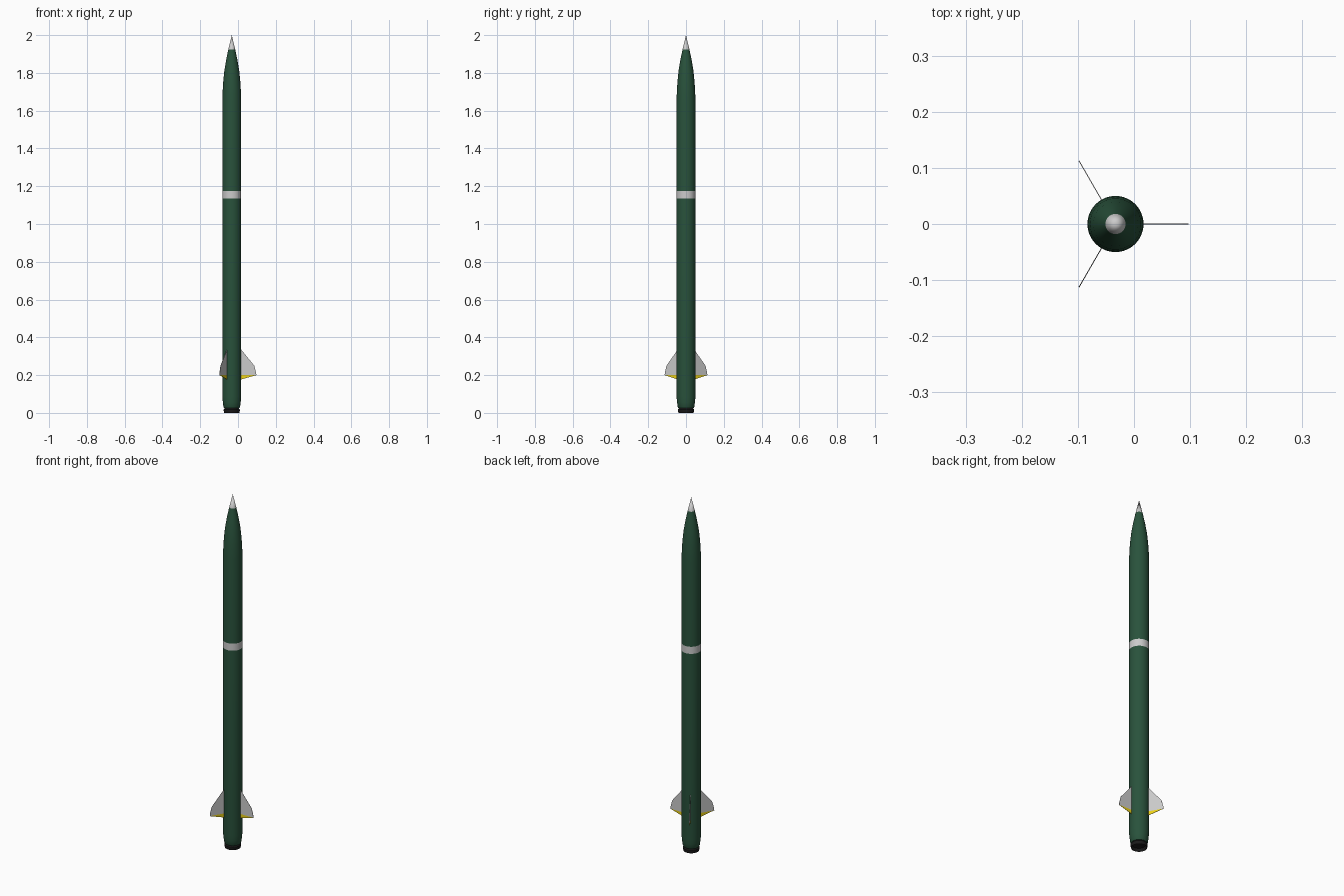
import bpy, math
from mathutils import Matrix

if "Cube" in bpy.data.objects:
    bpy.data.objects.remove(bpy.data.objects["Cube"])

CX = -0.033      # body axis; the three fins balance the bounding box about x = 0
SIDES = 48


def material(name, rgb):
    m = bpy.data.materials.new(name)
    m.diffuse_color = (*rgb, 1)
    m.use_nodes = True
    m.node_tree.nodes["Principled BSDF"].inputs["Base Color"].default_value = m.diffuse_color
    return m


green = material("dark_green", (0.022, 0.085, 0.045))
black = material("black", (0.01, 0.01, 0.01))
yellow = material("yellow", (0.85, 0.65, 0.01))
light = material("light_grey", (0.6, 0.6, 0.6))


def make(name, verts, faces, mat, smooth=False):
    me = bpy.data.meshes.new(name)
    me.from_pydata(verts, [], faces)
    me.materials.append(mat)
    ob = bpy.data.objects.new(name, me)
    bpy.context.collection.objects.link(ob)
    if smooth:
        bpy.ops.object.select_all(action='DESELECT')
        ob.select_set(True)
        bpy.context.view_layer.objects.active = ob
        bpy.ops.object.shade_smooth_by_angle(angle=math.radians(30))
    return ob


def lathe(name, profile, mat):
    """Revolve (radius, z) points, listed from bottom to top, about the body axis."""
    verts, rings, faces = [], [], []
    for r, z in profile:
        n = SIDES if r > 0 else 1
        rings.append([len(verts) + i for i in range(n)])
        for i in range(n):
            a = 2 * math.pi * i / SIDES
            verts.append((CX + r * math.cos(a), r * math.sin(a), z))
    for lo, hi in zip(rings, rings[1:]):
        for i in range(SIDES):
            j = (i + 1) % SIDES
            f = [lo[i % len(lo)], lo[j % len(lo)], hi[j % len(hi)], hi[i % len(hi)]]
            faces.append(list(dict.fromkeys(f)))
    return make(name, verts, faces, mat, True)


def plate(name, outline, thick, angle, mat):
    """Thin upright plate from a (radius, z) outline, turned about the body axis."""
    n = len(outline)
    rot = Matrix.Translation((CX, 0, 0)) @ Matrix.Rotation(angle, 4, 'Z')
    verts = [(r, s * thick / 2, z) for s in (-1, 1) for r, z in outline]
    faces = [list(range(n)), list(range(2 * n - 1, n - 1, -1))]
    faces += [[(i + 1) % n, i, n + i, n + (i + 1) % n] for i in range(n)]
    ob = make(name, verts, faces, mat)
    ob.data.transform(rot)
    return ob


# Body tube with rounded tail and ogive nose
lathe("lower_body", [(0, 0.025), (0.040, 0.025), (0.044, 0.032), (0.047, 0.055),
                     (0.05, 0.085), (0.05, 1.135)], green)
lathe("body_band", [(0.05, 1.135), (0.05, 1.175)], light)
lathe("upper_body", [(0.05, 1.175), (0.05, 1.65), (0.0485, 1.7), (0.0455, 1.75),
                     (0.0395, 1.81), (0.0295, 1.87), (0.018, 1.925)], green)
lathe("nose_tip", [(0.018, 1.925), (0, 2.0)], light)

# Flared nozzle with hollow mouth
lathe("nozzle", [(0, 0.022), (0.032, 0.015), (0.040, 0.0), (0.043, 0.012),
                 (0.043, 0.018), (0.036, 0.026)], black)

# Three fins with yellow trailing edges
for k in range(3):
    a = k * 2 * math.pi / 3
    plate(f"fin_{k + 1}", [(0.047, 0.2), (0.13, 0.2), (0.129, 0.212),
                           (0.119, 0.25), (0.05, 0.335), (0.047, 0.335)], 0.0016, a, light)
    plate(f"fin_trailing_edge_{k + 1}", [(0.047, 0.177), (0.05, 0.177),
                                         (0.13, 0.2), (0.047, 0.2)], 0.0016, a, yellow)
